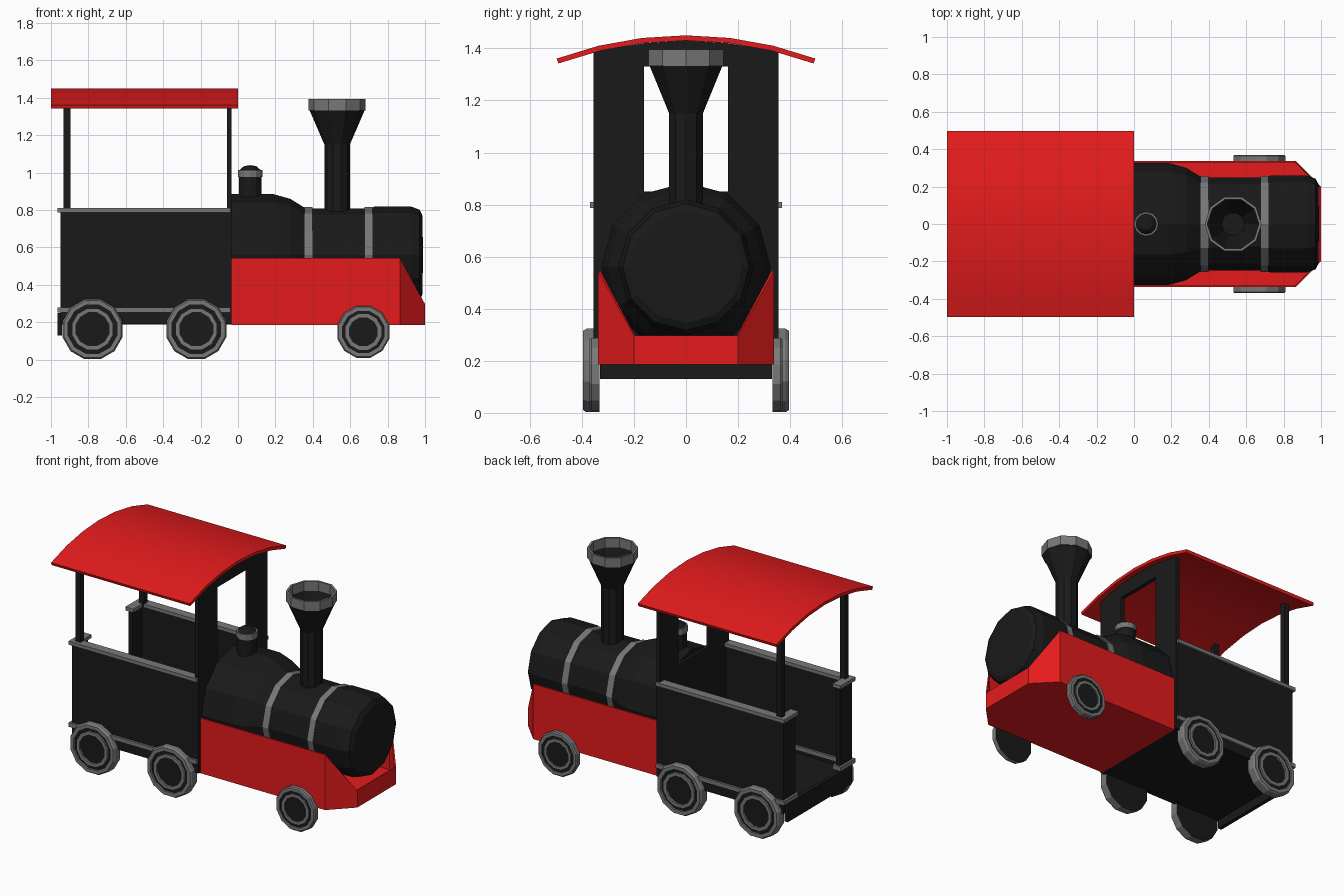
import bpy, bmesh, math
from mathutils import Matrix, Vector

cube = bpy.data.objects.get("Cube")
if cube:
    bpy.data.objects.remove(cube, do_unlink=True)


def material(name, rgb):
    m = bpy.data.materials.new(name)
    m.use_nodes = True
    m.diffuse_color = (*rgb, 1)
    m.node_tree.nodes["Principled BSDF"].inputs["Base Color"].default_value = (*rgb, 1)
    return m


BLACK = material("soft_black", (0.010, 0.010, 0.010))
RED = material("bright_red", (0.78, 0.011, 0.012))
GREY = material("steel_grey", (0.19, 0.19, 0.19))


def finish(name, bm, mats, mirror=False):
    bmesh.ops.recalc_face_normals(bm, faces=bm.faces)
    mesh = bpy.data.meshes.new(name)
    bm.to_mesh(mesh)
    bm.free()
    for m in mats:
        mesh.materials.append(m)
    ob = bpy.data.objects.new(name, mesh)
    bpy.context.collection.objects.link(ob)
    if mirror:
        mod = ob.modifiers.new("mirror", "MIRROR")
        mod.use_axis = (False, True, False)
    return ob


def prism(name, outline, lo, hi, axis, mat, mirror=False):
    """Extrude an outline along x (outline is y, z) or along z (outline is x, y)."""
    bm = bmesh.new()
    place = (lambda a, b: (lo, a, b)) if axis == "x" else (lambda a, b: (a, b, lo))
    face = bm.faces.new([bm.verts.new(place(a, b)) for a, b in outline])
    out = bmesh.ops.extrude_face_region(bm, geom=[face])
    step = Vector((hi - lo, 0, 0)) if axis == "x" else Vector((0, 0, hi - lo))
    bmesh.ops.translate(bm, vec=step, verts=[v for v in out["geom"] if isinstance(v, bmesh.types.BMVert)])
    return finish(name, bm, [mat], mirror)


def box(name, x, y, z, mat, mirror=False):
    outline = [(x[0], y[0]), (x[1], y[0]), (x[1], y[1]), (x[0], y[1])]
    return prism(name, outline, z[0], z[1], "z", mat, mirror)


def lathe(name, profile, sides, matrix, grey=(), mirror=False, turn=0.0):
    """Revolve (radius, height) points; the bands listed in grey use the second colour."""
    bm = bmesh.new()
    rings = []
    for r, h in profile:
        if r == 0:
            rings.append([bm.verts.new((0, 0, h))] * sides)
        else:
            angles = [turn + math.tau * i / sides for i in range(sides)]
            rings.append([bm.verts.new((r * math.cos(a), r * math.sin(a), h)) for a in angles])
    for band, (a, b) in enumerate(zip(rings, rings[1:])):
        for i in range(sides):
            j = (i + 1) % sides
            face = bm.faces.new(list(dict.fromkeys([a[i], a[j], b[j], b[i]])))
            face.material_index = int(band in grey)
    bm.transform(matrix)
    return finish(name, bm, [BLACK, GREY], mirror)


# Curved roof
def roof_arc(radius):
    half = math.asin(0.497 / 1.43)
    angles = [half * i / 3 for i in range(-3, 4)]
    return [(radius * math.sin(a), 0.02 + radius * math.cos(a)) for a in angles]


roof = prism("roof", roof_arc(1.43) + roof_arc(1.41)[::-1], -1.0, 0.0, "x", RED)
roof.select_set(True)
bpy.context.view_layer.objects.active = roof
bpy.ops.object.shade_smooth_by_angle(angle=math.radians(30))
roof.select_set(False)

# Front cab wall with its window, modelled as one half and mirrored
prism("cab_front_wall",
      [(0, 0.19), (0.355, 0.19), (0.355, 1.388), (0.162, 1.42), (0, 1.43),
       (0, 1.33), (0.162, 1.33), (0.162, 0.85), (0, 0.85)],
      -0.06, -0.035, "x", BLACK, True)


# Side walls and trims share a hooked plan that wraps the rear corner
def hooked_plan(half):
    y, x, end, front = 0.34, -0.935, 0.245, -0.04
    return [(front, y + half), (x - half, y + half), (x - half, end - half),
            (x + half, end - half), (x + half, y - half), (front, y - half)]


prism("cab_side_wall", hooked_plan(0.015), 0.19, 0.80, "z", BLACK, True)
prism("cab_top_rail", hooked_plan(0.029), 0.787, 0.81, "z", GREY, True)
prism("cab_lower_trim", hooked_plan(0.029), 0.252, 0.279, "z", GREY, True)

# Floor, rear step and roof posts
box("cab_floor", (-0.95, -0.035), (-0.34, 0.34), (0.187, 0.225), BLACK)
box("rear_step", (-0.965, -0.94), (-0.33, 0.33), (0.13, 0.25), BLACK)
box("roof_post", (-0.932, -0.895), (0.31, 0.345), (0.79, 1.395), BLACK, True)

# Open red skirt around the boiler
bm = bmesh.new()
half_rim = [(-0.035, 0.338, 0.545), (0.865, 0.338, 0.545), (1.0, 0.2, 0.297)]
rim = half_rim + [(x, -y, z) for x, y, z in reversed(half_rim)]
top = [bm.verts.new(p) for p in rim]
base = [bm.verts.new((x, y, 0.186)) for x, y, z in rim]
for i in range(len(rim) - 1):
    bm.faces.new((base[i], base[i + 1], top[i + 1], top[i]))
bm.faces.new(base)
skirt = finish("engine_skirt", bm, [RED])
# Thicken towards the inside whichever way the open shell's faces point
floor_face = skirt.data.polygons[len(rim) - 1]
shell = skirt.modifiers.new("thickness", "SOLIDIFY")
shell.thickness = 0.01
shell.offset = -1 if floor_face.normal.z < 0 else 1

# Boiler with its wide firebox, rounded nose and two bands
along_x = Matrix.Translation((0, 0, 0.56)) @ Matrix.Rotation(math.pi / 2, 4, "Y")
lathe("boiler",
      [(0, -0.04), (0.325, -0.04), (0.325, 0.19), (0.30, 0.28), (0.25, 0.36),
       (0.247, 0.71), (0.26, 0.73), (0.26, 0.92), (0.243, 0.97), (0.215, 0.985), (0, 0.99)],
      12, along_x)
for name, x in (("rear_boiler_band", 0.377), ("front_boiler_band", 0.697)):
    lathe(name, [(0.24, x - 0.021), (0.256, x - 0.021), (0.256, x + 0.021), (0.24, x + 0.021)],
          12, along_x, grey=(0, 1, 2))

# Steam dome with a grey collar under its cap
lathe("steam_dome",
      [(0.06, 0.84), (0.06, 0.978), (0.065, 0.978), (0.065, 1.015), (0.055, 1.015),
       (0.033, 1.035), (0, 1.04)],
      12, Matrix.Translation((0.065, 0, 0)), grey=(1, 2, 3))

# Flared chimney with a hollow, thin grey-rimmed mouth
lathe("chimney",
      [(0.068, 0.78), (0.068, 1.15), (0.147, 1.333), (0.152, 1.333), (0.152, 1.395),
       (0.138, 1.395), (0.138, 1.335), (0.062, 1.16), (0, 1.16)],
      10, Matrix.Translation((0.53, 0, 0)), grey=(2, 3, 4, 5))


# Wheels
def wheel(name, x, z, r, width):
    place = Matrix.Translation((x, 0.333, z)) @ Matrix.Rotation(-math.pi / 2, 4, "X")
    rim_h, dish = width, width * 0.8
    lathe(name,
          [(0, 0), (r, 0), (r, dish), (0.95 * r, rim_h), (0.81 * r, rim_h), (0.81 * r, dish),
           (0.69 * r, dish), (0.69 * r, rim_h), (0.55 * r, rim_h), (0.55 * r, dish), (0, dish)],
          12, place, grey=(1, 2, 3, 4, 6, 7, 8), mirror=True, turn=math.pi / 12)


wheel("rear_wheel", -0.778, 0.163, 0.166, 0.062)
wheel("middle_wheel", -0.223, 0.163, 0.166, 0.062)
wheel("front_wheel", 0.67, 0.149, 0.144, 0.037)
